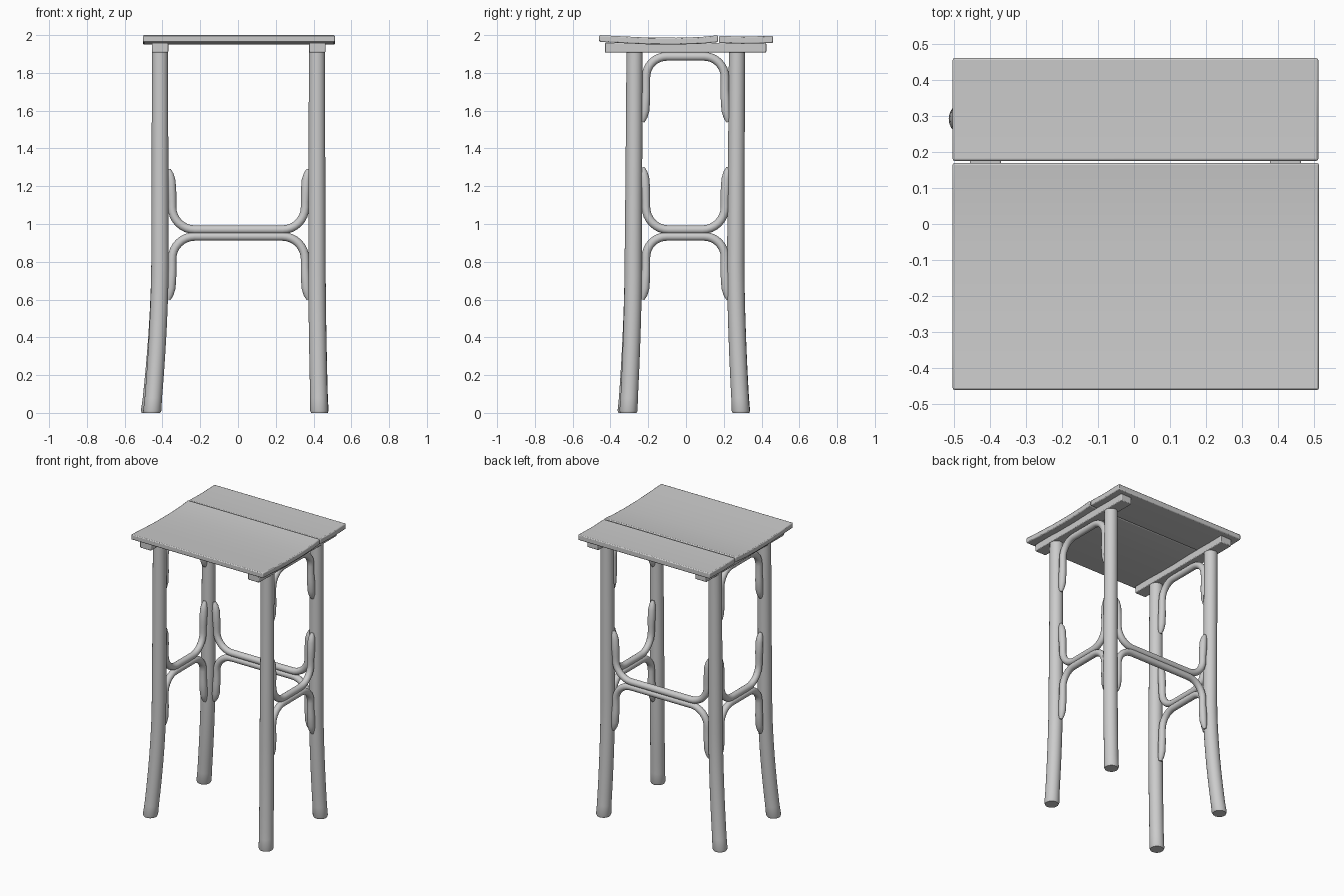
import bpy, bmesh, math
from mathutils import Vector

if "Cube" in bpy.data.objects:
    bpy.data.objects.remove(bpy.data.objects["Cube"])


def finish(name, bm, bevel=0.0, smooth=True):
    bmesh.ops.recalc_face_normals(bm, faces=bm.faces[:])
    mesh = bpy.data.meshes.new(name)
    bm.to_mesh(mesh)
    bm.free()
    ob = bpy.data.objects.new(name, mesh)
    bpy.context.collection.objects.link(ob)
    if bevel:
        mod = ob.modifiers.new("soft_edges", 'BEVEL')
        mod.width, mod.segments = bevel, 2
        mod.limit_method = 'ANGLE'
    if smooth:
        bpy.ops.object.select_all(action='DESELECT')
        ob.select_set(True)
        bpy.context.view_layer.objects.active = ob
        bpy.ops.object.shade_smooth_by_angle(angle=math.radians(40))
    return ob


def loft(name, rings, bevel=0.0):
    """Join equal rings of points into a capped solid."""
    bm = bmesh.new()
    loops = [[bm.verts.new(p) for p in ring] for ring in rings]
    n = len(loops[0])
    for a, b in zip(loops, loops[1:]):
        for i in range(n):
            j = (i + 1) % n
            bm.faces.new((a[i], a[j], b[j], b[i]))
    bm.faces.new(loops[0])
    bm.faces.new(loops[-1])
    return finish(name, bm, bevel)


def board(name, top, thickness, x0, x1, bevel):
    """Extrude a (y, z) top line with thickness along x."""
    outline = top + [(y, z - thickness) for y, z in reversed(top)]
    return loft(name, [[(x, y, z) for y, z in outline] for x in (x0, x1)], bevel)


def leg(name, tx, ty, fx, fy):
    """Round leg, straight above and flaring to the foot."""
    rings = []
    mx, my = tx, ty - 0.007
    levels = [(0, 0.043), (0.012, 0.048)] + [(0.08 * k, 0.046) for k in range(1, 11)]
    levels += [(1.3, 0.044), (1.92, 0.043)]
    for z, r in levels:
        f = max(0.0, 1 - z / 0.8) ** 1.7
        t = min(1.0, max(0.0, (z - 0.8) / 1.1))
        cx = mx + (fx - mx) * f
        cy = my + (ty - my) * t + (fy - my) * f
        rings.append([(cx + r * math.cos(a), cy + r * math.sin(a), z)
                      for a in (2 * math.pi * i / 24 for i in range(24))])
    loft(name, rings)


def hoop(name, origin, axis, half, z_bar, z_end, corner):
    """Bent rod: level bar, round corners, arms tapering into the legs."""
    d = 1 if z_end > z_bar else -1
    arm = [(half + 0.018, z_end, 0.45), (half + 0.012, z_end - d * 0.025, 0.85),
           (half + 0.006, z_end - d * 0.06, 1.08), (half + 0.002, z_end - d * 0.13, 1.1),
           (half, z_end - d * 0.17, 1.0)]
    for i in range(9):
        a = math.pi / 2 * i / 8
        arm.append((half - corner + corner * math.cos(a),
                    z_bar + d * corner * (1 - math.sin(a)), 1.0))
    path = arm + [(-u, z, r) for u, z, r in reversed(arm)]
    side = Vector(axis).cross(Vector((0, 0, 1)))
    pts = [Vector(origin) + Vector(axis) * u + Vector((0, 0, z)) for u, z, _ in path]
    rings = []
    for i, p in enumerate(pts):
        t = (pts[min(i + 1, len(pts) - 1)] - pts[max(i - 1, 0)]).normalized()
        up = side.cross(t)
        r = 0.0225 * path[i][2]
        rings.append([p + r * (side * math.cos(a) + up * math.sin(a))
                      for a in (2 * math.pi * k / 16 for k in range(16))])
    loft(name, rings)


# Seat: dished wide front plank, narrow back plank
board("seat_front_plank", [(-0.46, 2.0), (-0.33, 1.993), (-0.2, 1.987), (-0.05, 1.986),
                           (0.08, 1.99), (0.169, 1.999)], 0.036, -0.503, 0.513, 0.006)
board("seat_back_plank", [(0.175, 1.996), (0.3, 1.992), (0.46, 1.996)],
      0.038, -0.503, 0.511, 0.006)

# Cleats under the seat
for side, x in (("left", -0.412), ("right", 0.42)):
    board(side + "_cleat", [(-0.43, 1.958), (0.425, 1.958)], 0.05, x - 0.043, x + 0.043, 0.005)

# Legs
leg("front_left_leg", -0.413, -0.272, -0.455, -0.315)
leg("back_left_leg", -0.413, 0.27, -0.467, 0.292)
leg("front_right_leg", 0.418, -0.272, 0.43, -0.305)
leg("back_right_leg", 0.418, 0.27, 0.432, 0.29)

# Bent side hoops
for side, x in (("left", -0.413), ("right", 0.416)):
    for part, zb, ze, c in (("top", 1.887, 1.54, 0.11), ("upper", 0.97, 1.3, 0.12),
                            ("lower", 0.934, 0.6, 0.11)):
        hoop(f"{side}_{part}_hoop", (x, -0.003, 0), (0, 1, 0), 0.209, zb, ze, c)

# Bent back hoops
hoop("back_upper_hoop", (0.003, 0.265, 0), (1, 0, 0), 0.352, 0.97, 1.29, 0.12)
hoop("back_lower_hoop", (0.003, 0.265, 0), (1, 0, 0), 0.352, 0.934, 0.6, 0.12)
